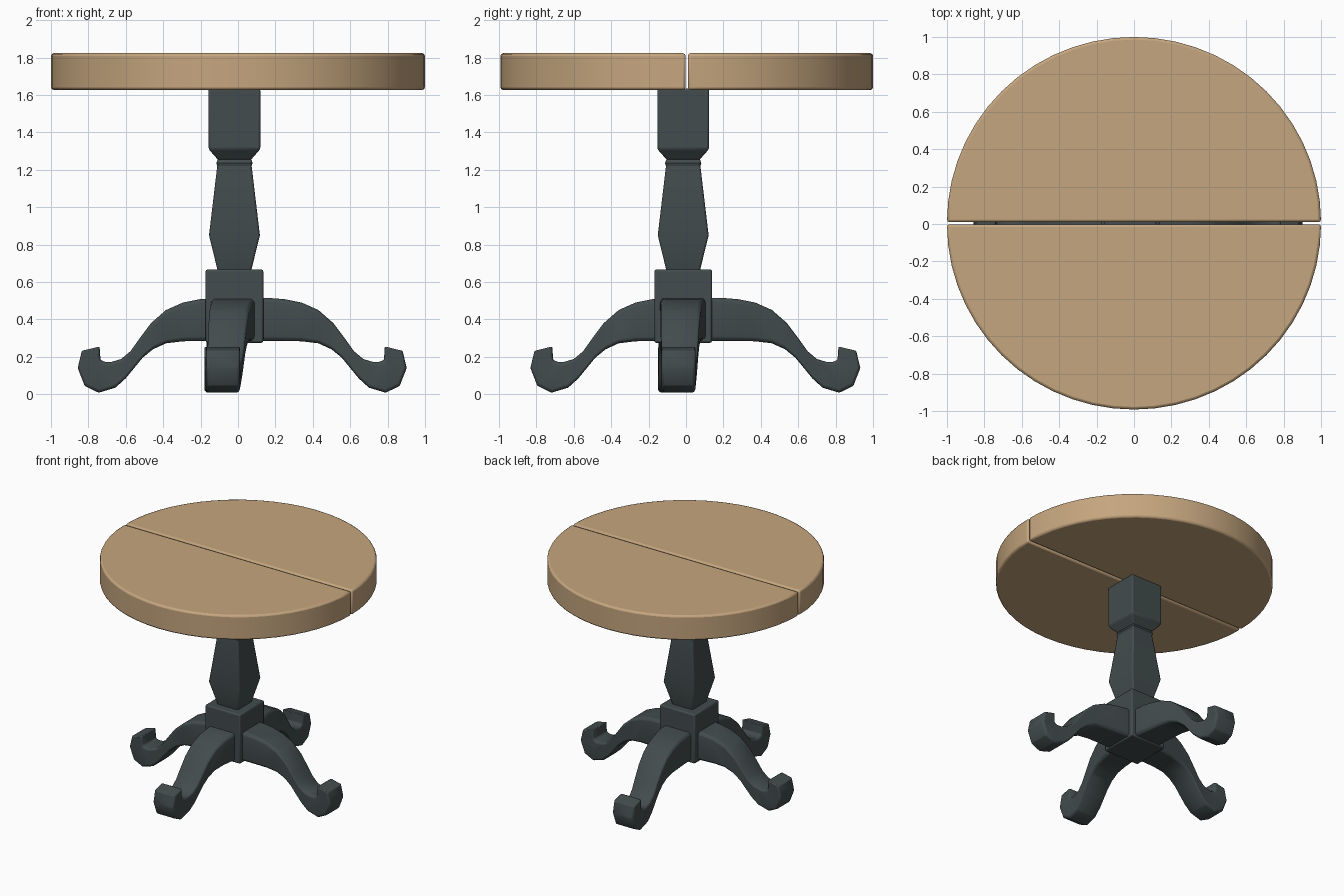
import bpy, bmesh, math
from mathutils import Vector

if "Cube" in bpy.data.objects:
    bpy.data.objects.remove(bpy.data.objects["Cube"])


def material(name, rgb):
    m = bpy.data.materials.new(name)
    m.diffuse_color = (*rgb, 1)
    m.use_nodes = True
    m.node_tree.nodes["Principled BSDF"].inputs["Base Color"].default_value = m.diffuse_color
    return m


wood = material("light wood", (0.56, 0.38, 0.21))
slate = material("dark slate paint", (0.055, 0.072, 0.074))


def make(name, rings, mat, bevel, angle=35):
    """Skin a list of equal-length point rings into a closed solid."""
    bm = bmesh.new()
    vs = [[bm.verts.new(p) for p in r] for r in rings]
    n = len(rings[0])
    for a, b in zip(vs, vs[1:]):
        for i in range(n):
            bm.faces.new((a[i], a[(i + 1) % n], b[(i + 1) % n], b[i]))
    bm.faces.new(vs[0][::-1])
    bm.faces.new(vs[-1])
    bmesh.ops.recalc_face_normals(bm, faces=bm.faces)
    me = bpy.data.meshes.new(name)
    bm.to_mesh(me)
    bm.free()
    me.materials.append(mat)
    ob = bpy.data.objects.new(name, me)
    bpy.context.collection.objects.link(ob)
    bv = ob.modifiers.new("soft edges", "BEVEL")
    bv.width = bevel
    bv.segments = 2
    bv.limit_method = "ANGLE"
    bv.angle_limit = math.radians(40)
    bpy.ops.object.select_all(action="DESELECT")
    ob.select_set(True)
    bpy.context.view_layer.objects.active = ob
    bpy.ops.object.shade_smooth_by_angle(angle=math.radians(angle))
    return ob


# Two half-round table leaves with a narrow gap
def leaf(name, start, y0):
    pts = [(math.cos(start + math.pi * i / 28), y0 + 0.99 * math.sin(start + math.pi * i / 28))
           for i in range(29)]
    make(name, [[(x, y, z) for x, y in pts] for z in (1.627, 1.823)], wood, 0.014)


leaf("tabletop_back_leaf", 0, 0.010)
leaf("tabletop_front_leaf", math.pi, -0.002)

CX, CY = -0.019, -0.015


# Square column pieces from (z, half width) profiles
def square_column(name, profile):
    make(name, [[(CX + sx * h, CY + sy * h, z) for sx, sy in ((-1, -1), (1, -1), (1, 1), (-1, 1))]
                for z, h in profile], slate, 0.01, 25)


square_column("column_head", [(1.252, 0.088), (1.265, 0.098), (1.31, 0.138), (1.635, 0.138)])
square_column("column_shaft", [(0.65, 0.088), (0.67, 0.092), (0.85, 0.136), (1.22, 0.092),
                               (1.235, 0.097), (1.262, 0.088)])
square_column("base_block", [(0.275, 0.154), (0.667, 0.154)])

# Scroll leg side profile: upper point and lower point at each station
UPPER = [(0.02, 0.515), (0.16, 0.515), (0.25, 0.508), (0.34, 0.49), (0.43, 0.45), (0.51, 0.38),
         (0.57, 0.30), (0.62, 0.23), (0.67, 0.188), (0.72, 0.173), (0.755, 0.173), (0.78, 0.183),
         (0.782, 0.21), (0.785, 0.255)]
LOWER = [(0.02, 0.285), (0.14, 0.285), (0.24, 0.284), (0.34, 0.283), (0.43, 0.272), (0.50, 0.24),
         (0.555, 0.195), (0.60, 0.14), (0.645, 0.085), (0.70, 0.035), (0.79, 0.008), (0.865, 0.045),
         (0.902, 0.14), (0.880, 0.232)]


# tip shift, sideways direction and sideways foot position differ per leg
def leg(name, out, side, shift, foot):
    out, side = Vector(out), Vector(side)
    rings = []
    for (ur, uz), (lr, lz) in zip(UPPER, LOWER):
        t = min(1, max(0, ((ur + lr) / 2 - 0.12) / 0.62))
        mid = -0.016 * (1 - t) + foot * t
        half = 0.122 - 0.032 * t
        ring = []
        # rectangle with slightly rounded corners
        for a, b in ((-1, .84), (-.86, 1), (.86, 1), (1, .84), (1, -.84), (.86, -1), (-.86, -1), (-1, -.84)):
            k = (b + 1) / 2
            r = lr + (ur - lr) * k + (shift if lr > 0.1 else 0)
            ring.append(out * r + side * (mid + half * a) + Vector((0, 0, lz + (uz - lz) * k)))
        rings.append(ring)
    make(name, rings, slate, 0.006, 45)


leg("right_leg", (1, 0, 0), (0, 1, 0), 0.0, -0.04)
leg("left_leg", (-1, 0, 0), (0, 1, 0), -0.045, -0.06)
leg("front_leg", (0, -1, 0), (1, 0, 0), -0.07, -0.08)
leg("back_leg", (0, 1, 0), (1, 0, 0), 0.03, -0.09)
